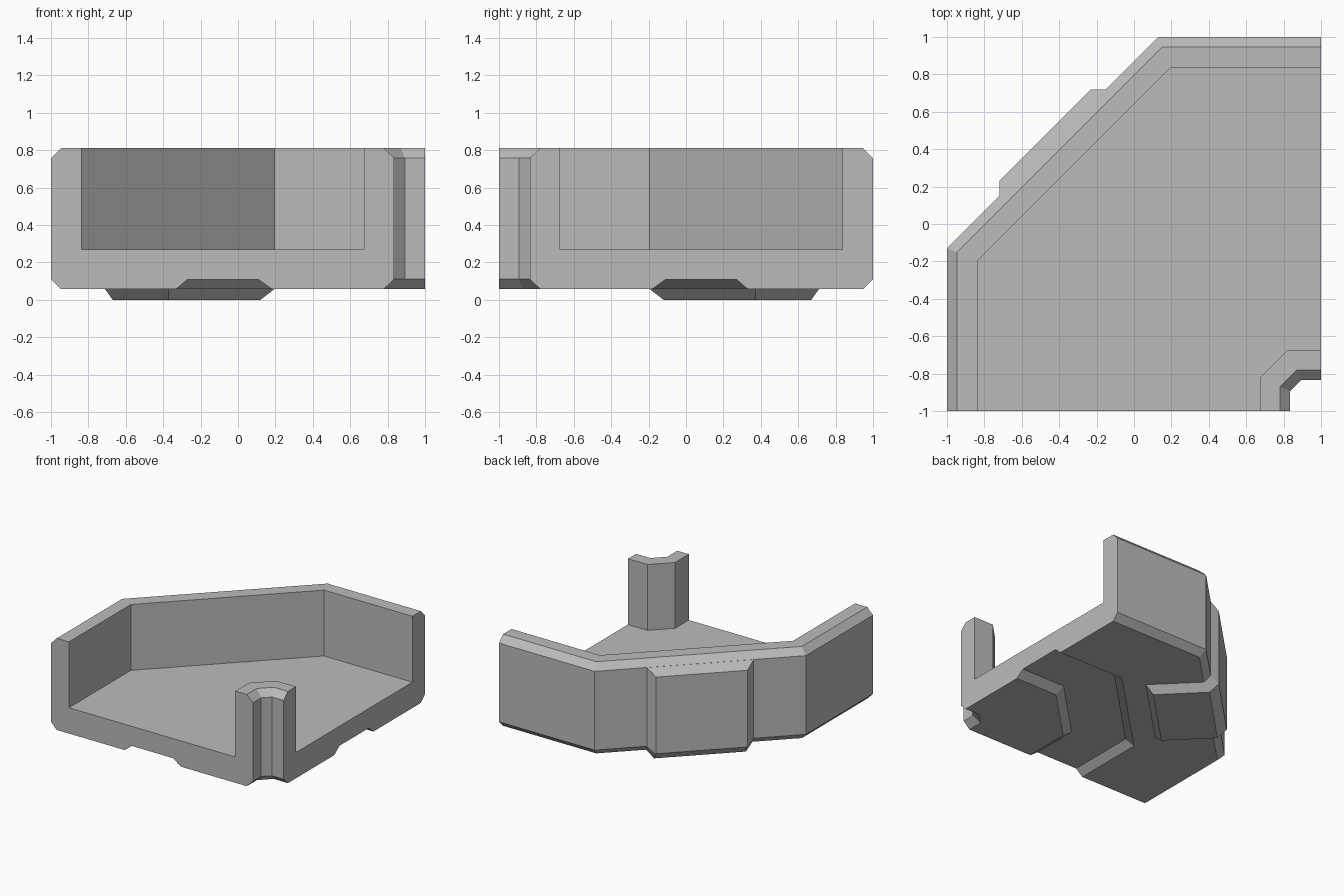
import bpy, bmesh
from mathutils import Vector

cube = bpy.data.objects.get("Cube")
if cube:
    bpy.data.objects.remove(cube)

grey = bpy.data.materials.new("stone grey")
grey.use_nodes = True
COLOUR = (0.5, 0.5, 0.5, 1)
grey.diffuse_color = COLOUR
grey.node_tree.nodes["Principled BSDF"].inputs["Base Color"].default_value = COLOUR


def finish(name, bm):
    bmesh.ops.recalc_face_normals(bm, faces=bm.faces)
    mesh = bpy.data.meshes.new(name)
    bm.to_mesh(mesh)
    bm.free()
    mesh.materials.append(grey)
    ob = bpy.data.objects.new(name, mesh)
    bpy.context.collection.objects.link(ob)
    return ob


def mirrored(half):
    """Complete an outline that is symmetric about the diagonal x = -y."""
    return half + [(-y, -x) for x, y in reversed(half)]


def loft(name, levels):
    """Stack outlines of equal length into a closed solid."""
    bm = bmesh.new()
    rings = [[bm.verts.new((x, y, z)) for x, y in outline] for z, outline in levels]
    bm.faces.new(rings[0])
    bm.faces.new(rings[-1])
    for low, high in zip(rings, rings[1:]):
        for i in range(len(low)):
            j = (i + 1) % len(low)
            bm.faces.new((low[i], low[j], high[j], high[i]))
    return finish(name, bm)


def hull(name, section):
    """Convex block across the diagonal: (outward distance, half width, height)."""
    bm = bmesh.new()
    for d, half, z in section:
        for s in (-half, half):
            bm.verts.new(Vector(((s - d) / 2, (s + d) / 2, z)))
    bmesh.ops.convex_hull(bm, input=bm.verts)
    bmesh.ops.dissolve_limit(bm, angle_limit=0.01, verts=bm.verts, edges=bm.edges)
    return finish(name, bm)


def cut(target, cutter):
    mod = target.modifiers.new(cutter.name, 'BOOLEAN')
    mod.operation = 'DIFFERENCE'
    mod.solver = 'EXACT'
    mod.object = cutter
    bpy.context.view_layer.objects.active = target
    bpy.ops.object.modifier_apply(modifier=mod.name)
    bpy.data.objects.remove(cutter)


# Walled block with chamfered rims and a notched corner post
rim = mirrored([(.78, -1), (-.947, -1), (-.947, -.152)])
rim = [(.78, -.87), (.78, -1), (-.947, -1), (-.947, -.152),
       (.152, .947), (1, .947), (1, -.78), (.87, -.78)]
side = [(.835, -.893), (.835, -1), (-1, -1), (-1, -.13),
        (.13, 1), (1, 1), (1, -.835), (.893, -.835)]
body = loft("corner_walls", [(.058, rim), (.111, side), (.758, side), (.811, rim)])

# Open room above the floor
room = mirrored([(.675, -.822), (.675, -1.2), (-.837, -1.2), (-.837, -.196)])
cut(body, loft("room", [(.27, room), (1, room)]))

# Angled channel across the underside
wide = mirrored([(.18, -.615), (.18, -1.2), (-.33, -1.2), (-.33, -.395)])
deep = mirrored([(.11, -.6), (.11, -1.2), (-.27, -1.2), (-.27, -.42)])
cut(body, loft("channel", [(0, wide), (.058, wide), (.109, deep)]))

# Raised pad under the floor, running out to the buttress
hull("base_pad", [(.25, .49, 0), (.8, .49, 0), (.175, .57, .06), (.8, .57, .06)])

# Buttress on the outside of the diagonal wall
hull("buttress", [(.8, .49, 0), (.85, .49, 0), (.95, .49, .07), (.95, .49, .70),
                  (.87, .57, .757), (.87, .57, .111), (.8, .57, .06), (.78, .49, .66)])
